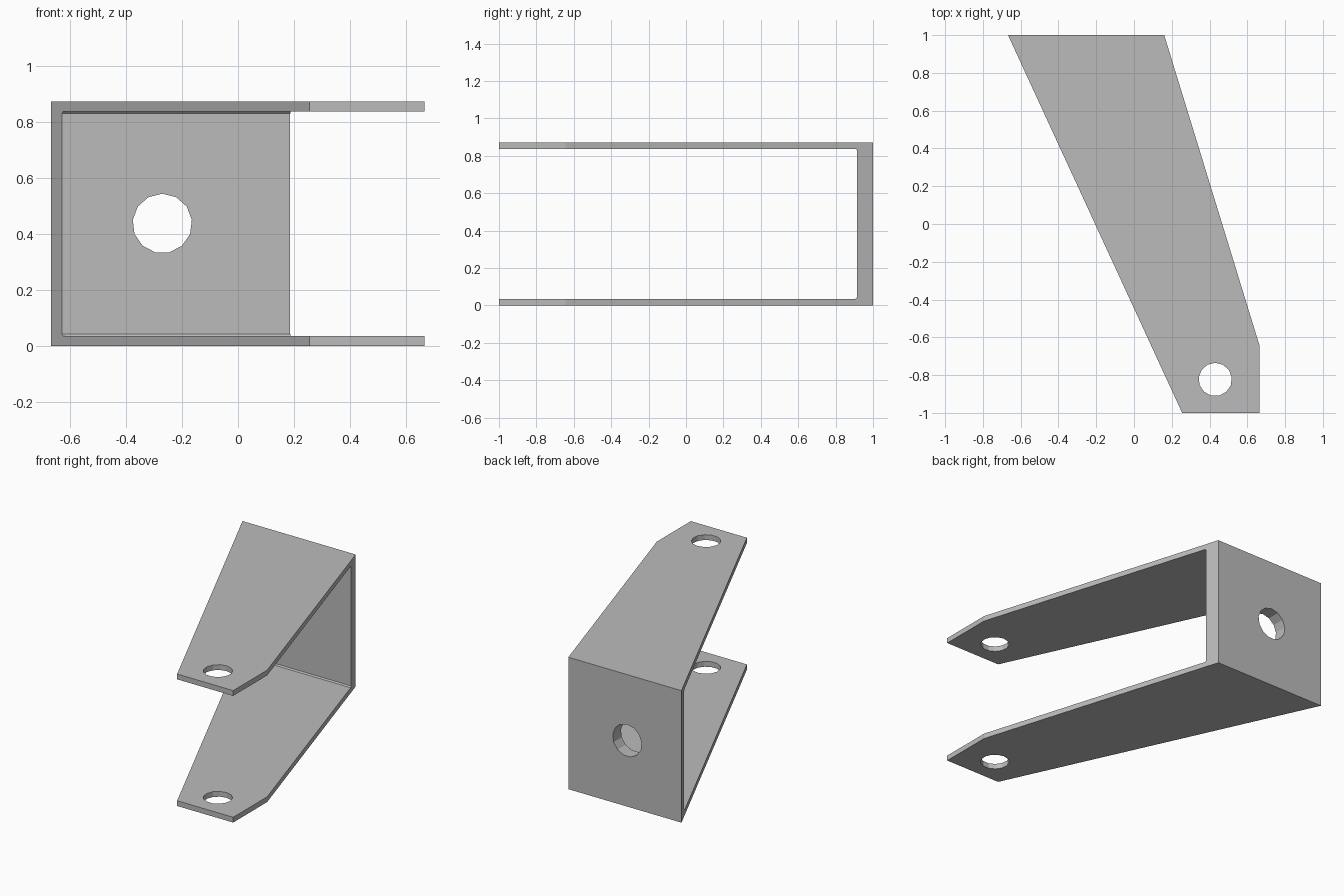
import bpy
import bmesh
from math import cos, sin, tau
from mathutils import Vector

cube = bpy.data.objects.get("Cube")
if cube:
    bpy.data.objects.remove(cube, do_unlink=True)

HEIGHT = 0.872
PLATE = 0.035
WALL_Y = 0.915
FILLET = 0.008

grey = bpy.data.materials.new("plain_grey")
grey.use_nodes = True
colour = (0.5, 0.5, 0.5, 1)
grey.diffuse_color = colour
grey.node_tree.nodes["Principled BSDF"].inputs["Base Color"].default_value = colour


def prism(name, points, direction):
    """Extrude a closed 3D polygon along a direction."""
    bm = bmesh.new()
    face = bm.faces.new([bm.verts.new(p) for p in points])
    ext = bmesh.ops.extrude_face_region(bm, geom=[face])
    verts = [g for g in ext["geom"] if isinstance(g, bmesh.types.BMVert)]
    bmesh.ops.translate(bm, verts=verts, vec=Vector(direction))
    bmesh.ops.recalc_face_normals(bm, faces=bm.faces[:])
    mesh = bpy.data.meshes.new(name)
    bm.to_mesh(mesh)
    bm.free()
    mesh.materials.append(grey)
    obj = bpy.data.objects.new(name, mesh)
    bpy.context.collection.objects.link(obj)
    return obj


def ring(radius, sides=13):
    return [(radius * sin(tau * i / sides), radius * cos(tau * i / sides))
            for i in range(sides)]


def cut(target, cutter, operation):
    mod = target.modifiers.new(cutter.name, 'BOOLEAN')
    mod.operation = operation
    mod.solver = 'EXACT'
    mod.object = cutter
    bpy.context.view_layer.objects.active = target
    bpy.ops.object.modifier_apply(modifier=mod.name)
    bpy.data.objects.remove(cutter, do_unlink=True)


# U-shaped side profile: two arms joined by a thick back wall
lower = [(-1, 0), (-1, PLATE), (WALL_Y - FILLET, PLATE), (WALL_Y, PLATE + FILLET)]
upper = [(y, HEIGHT - z) for y, z in reversed(lower)]
profile = lower + upper + [(1, HEIGHT), (1, 0)]
bracket = prism("bracket", [(-1, y, z) for y, z in profile], (2, 0, 0))

# Slanted plan outline trims both arms and the wall
outline = [(-0.667, 1.0), (0.16, 1.0), (0.665, -0.645), (0.665, -1.0), (0.255, -1.0)]
# Extend the end edges outward along the slanted sides, so faces do not coincide
slope_l = (outline[4][0] - outline[0][0]) / 2
slope_r = (outline[2][0] - outline[1][0]) / 1.645
m = 0.1
trim = [(-0.667 - slope_l * m, 1 + m), (0.16 - slope_r * m, 1 + m), outline[2],
        (0.665, -1 - m), (0.255 + slope_l * m, -1 - m)]
cut(bracket, prism("plan_trim", [(x, y, -m) for x, y in trim],
                   (0, 0, HEIGHT + 2 * m)), 'INTERSECT')

# Pin hole through both arms
cut(bracket, prism("pin_hole", [(0.43 + a, -0.823 + b, -m) for a, b in ring(0.088)],
                   (0, 0, HEIGHT + 2 * m)), 'DIFFERENCE')

# Bolt hole through the back wall
cut(bracket, prism("bolt_hole", [(-0.27 + a, 0.8, 0.437 + b) for a, b in ring(0.106)],
                   (0, 0.4, 0)), 'DIFFERENCE')
